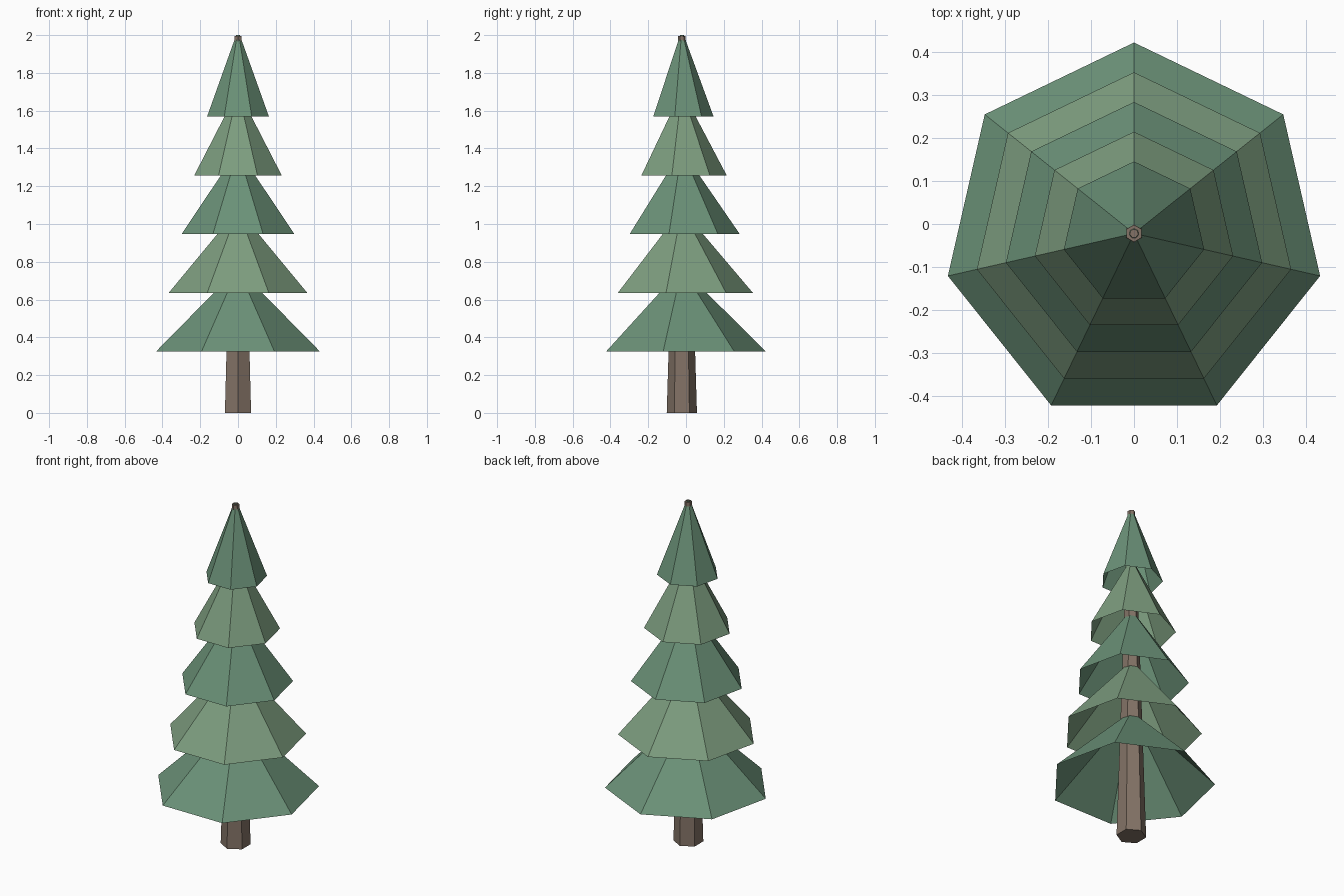
import bpy, bmesh, math

if "Cube" in bpy.data.objects:
    bpy.data.objects.remove(bpy.data.objects["Cube"])

CY = -0.022  # trunk axis, offset so the odd-sided tree is centred in y


def material(name, rgb):
    m = bpy.data.materials.new(name)
    m.diffuse_color = (*rgb, 1)
    m.use_nodes = True
    m.node_tree.nodes["Principled BSDF"].inputs["Base Color"].default_value = m.diffuse_color
    return m


def frustum(name, sides, r0, r1, z0, z1, mat, capped):
    # tapered ring with one corner pointing to +y
    bm = bmesh.new()
    rings = []
    for r, z in ((r0, z0), (r1, z1)):
        angles = [math.pi / 2 + math.tau * i / sides for i in range(sides)]
        rings.append([bm.verts.new((r * math.cos(a), CY + r * math.sin(a), z)) for a in angles])
    low, top = rings
    for i in range(sides):
        j = (i + 1) % sides
        bm.faces.new((low[i], low[j], top[j], top[i]))
    if capped:
        bm.faces.new(low[::-1])
        bm.faces.new(top)
    mesh = bpy.data.meshes.new(name)
    bm.to_mesh(mesh)
    bm.free()
    mesh.materials.append(mat)
    obj = bpy.data.objects.new(name, mesh)
    bpy.context.collection.objects.link(obj)
    return obj


bark = material("bark", (0.227, 0.171, 0.133))
greens = [material("dark_needles", (0.147, 0.285, 0.187)),
          material("light_needles", (0.205, 0.337, 0.212))]

# Trunk: six-sided, running the full height
frustum("trunk", 6, 0.08, 0.02, 0, 1.996, bark, True)

# Foliage: five open seven-sided skirts, shrinking upwards
for i in range(5):
    z = 0.325 + 0.311 * i
    frustum(f"foliage_tier_{i + 1}", 7, 0.445 - 0.0693 * i, 0.01,
            z, z + 0.431, greens[i % 2], False)
